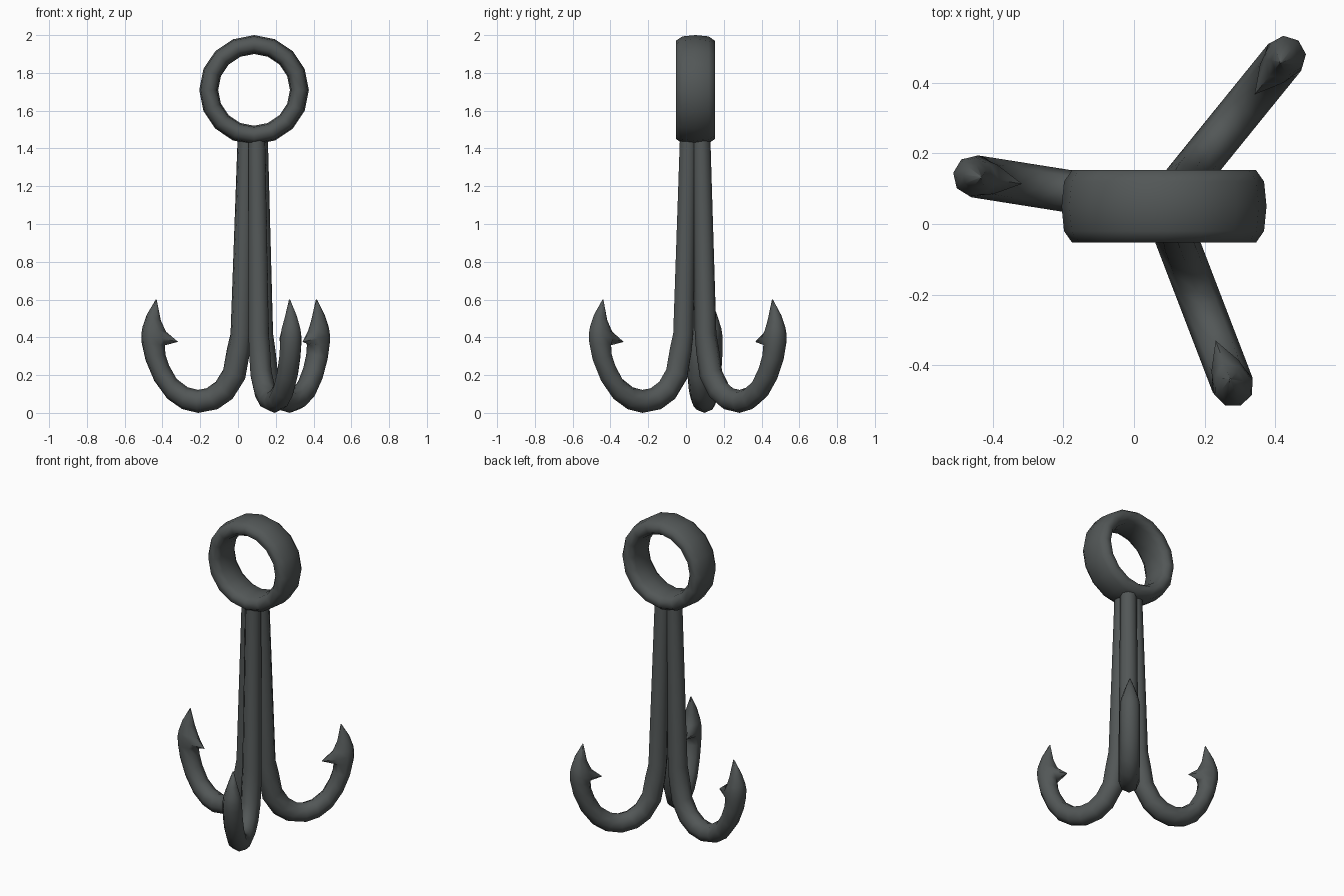
import bpy, bmesh, math
from mathutils import Vector

if "Cube" in bpy.data.objects:
    bpy.data.objects.remove(bpy.data.objects["Cube"])

CX, CY = 0.085, 0.05          # vertical axis of the grapnel
metal = bpy.data.materials.new("dark iron")
metal.diffuse_color = (0.085, 0.095, 0.095, 1)
metal.use_nodes = True
metal.node_tree.nodes["Principled BSDF"].inputs["Base Color"].default_value = metal.diffuse_color


def loft(name, rings, closed=False):
    """Skin a list of equal-length point rings; cap the ends unless closed."""
    bm = bmesh.new()
    vs = [[bm.verts.new(p) for p in r] for r in rings]
    n = len(vs[0])
    for i in range(len(vs) if closed else len(vs) - 1):
        a, b = vs[i], vs[(i + 1) % len(vs)]
        for j in range(n):
            k = (j + 1) % n
            bm.faces.new((a[j], a[k], b[k], b[j]))
    if not closed:
        bm.faces.new(vs[0])
        bm.faces.new(vs[-1])
    bmesh.ops.recalc_face_normals(bm, faces=bm.faces)
    me = bpy.data.meshes.new(name)
    bm.to_mesh(me)
    bm.free()
    me.materials.append(metal)
    ob = bpy.data.objects.new(name, me)
    bpy.context.collection.objects.link(ob)
    bpy.context.view_layer.objects.active = ob
    ob.select_set(True)
    bpy.ops.object.shade_smooth_by_angle(angle=math.radians(62))
    ob.select_set(False)


# Eye ring: wide flattened section swept round 16 steps
half = [(-.103, .02), (-.07, .043), (0, .05), (.07, .043), (.103, .02)]
section = half + [(-y, -r) for y, r in half]
rings = []
for i in range(16):
    a = i * math.tau / 16
    rings.append([(CX + (0.24 + r) * math.sin(a), CY + y, 1.71 + (0.24 + r) * math.cos(a))
                  for y, r in section])
loft("eye_ring", rings, closed=True)

# Hook profile: inner edge (r, z), outer edge (r, z), half width, sharpness of inner edge
profile = [
    ((.088, 1.46), (-.008, 1.46), .048, 1),
    ((.126, .42), (.012, .42), .058, 1),
    ((.145, .34), (.022, .32), .060, 1),
    ((.165, .23), (.048, .18), .060, 1),
    ((.205, .165), (.115, .075), .060, 1),
    ((.255, .13), (.195, .020), .060, 1),
    ((.300, .122), (.300, .000), .060, 1),
    ((.355, .135), (.385, .020), .060, 1),
    ((.415, .18), (.465, .075), .060, 1),
    ((.455, .25), (.535, .17), .060, 1),
    ((.475, .31), (.582, .28), .060, 1),
    ((.478, .358), (.602, .37), .060, 1),
    ((.407, .376), (.604, .42), .058, 2.2),    # barb point
    ((.472, .43), (.598, .455), .053, 1.5),
    ((.500, .49), (.575, .52), .034, 1),
    ((.522, .60), (.527, .60), .003, 1),       # tip
]


def hook(name, degrees):
    out = Vector((math.cos(math.radians(degrees)), math.sin(math.radians(degrees)), 0))
    side = Vector((-out.y, out.x, 0))
    rings = []
    for inner, outer, w, p in profile:
        i, o = (Vector((CX, CY, z)) + out * r for r, z in (inner, outer))
        c = o + (i - o).normalized() * min(w, (i - o).length / 2)
        ring = []
        for k in range(8):
            a = k * math.tau / 8
            u = math.cos(a)
            d = (i - c) * u ** p if u > 0 else (o - c) * -u
            ring.append(c + d + side * (w * math.sin(a)))
        rings.append(ring)
    loft(name, rings)


for label, angle in (("left", 171), ("back", 51), ("front", -69)):
    hook(label + "_hook", angle)
